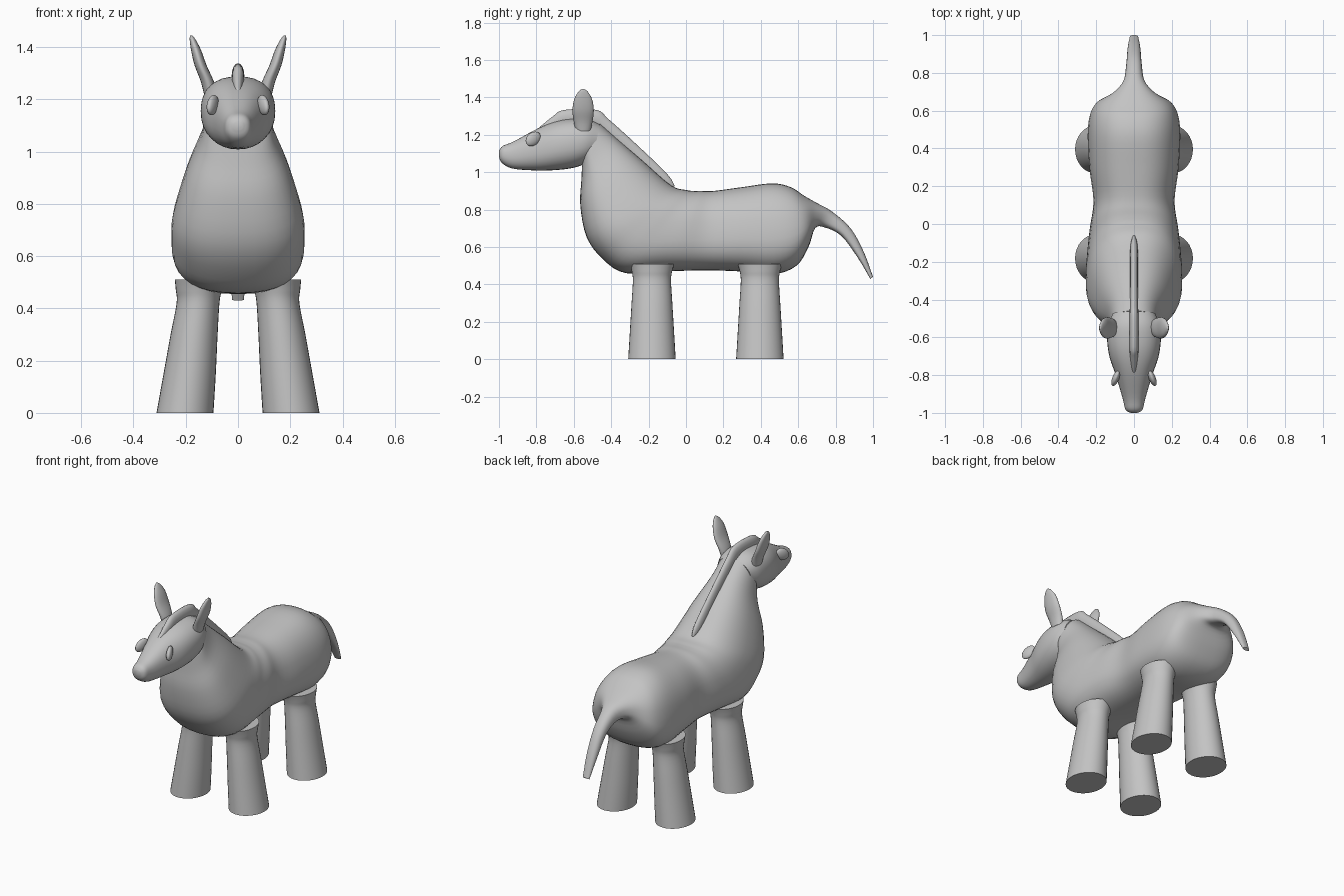
import bpy, bmesh, math
from mathutils import Vector

if "Cube" in bpy.data.objects:
    bpy.data.objects.remove(bpy.data.objects["Cube"])

grey = bpy.data.materials.new("plain_grey")
grey.diffuse_color = (0.55, 0.55, 0.55, 1)
grey.use_nodes = True
grey.node_tree.nodes["Principled BSDF"].inputs["Base Color"].default_value = grey.diffuse_color


def finish(obj, angle=50):
    obj.data.materials.append(grey)
    bpy.ops.object.select_all(action='DESELECT')
    obj.select_set(True)
    bpy.context.view_layer.objects.active = obj
    bpy.ops.object.shade_smooth_by_angle(angle=math.radians(angle))


def catmull(p0, p1, p2, p3, t):
    return [0.5 * (2*b + (c - a)*t + (2*a - 5*b + 4*c - d)*t*t + (3*b - a - 3*c + d)*t**3)
            for a, b, c, d in zip(p0, p1, p2, p3)]


def power(v, e):
    return math.copysign(abs(v) ** e, v)


def loft(name, sections, exponent=2.0, pear=0.0, sides=32, steps=4):
    """Skin over rings: (lower y, lower z, upper y, upper z, half width, x)."""
    s = [tuple(q) + (0,) * (6 - len(q)) for q in sections]
    rows = []
    for i in range(len(s) - 1):
        p = [s[max(i-1, 0)], s[i], s[i+1], s[min(i+2, len(s)-1)]]
        rows += [catmull(*p, k / steps) for k in range(steps)]
    rows.append(s[-1])
    bm = bmesh.new()
    rings = []
    for ay, az, by, bz, w, x in rows:
        low, high = Vector((x, ay, az)), Vector((x, by, bz))
        mid, half = (low + high) / 2, (high - low) / 2
        ring = []
        for j in range(sides):
            a = math.tau * j / sides
            c, d = power(math.cos(a), 2 / exponent), power(math.sin(a), 2 / exponent)
            ring.append(bm.verts.new(mid + half * c + Vector((w * d * (1 - pear * c), 0, 0))))
        rings.append(ring)
    for r, q in zip(rings, rings[1:]):
        for j in range(sides):
            k = (j + 1) % sides
            bm.faces.new((r[j], r[k], q[k], q[j]))
    bm.faces.new(rings[0])
    bm.faces.new(rings[-1])
    bmesh.ops.recalc_face_normals(bm, faces=bm.faces)
    mesh = bpy.data.meshes.new(name)
    bm.to_mesh(mesh)
    bm.free()
    obj = bpy.data.objects.new(name, mesh)
    bpy.context.collection.objects.link(obj)
    finish(obj)
    return obj


# Neck, trunk and tail in one skin
loft("body_and_tail", [
    (-.555, 1.05, -.46, 1.26, .120), (-.56, .95, -.37, 1.18, .140),
    (-.565, .82, -.23, 1.06, .195), (-.53, .65, -.08, .93, .243),
    (-.44, .53, .00, .905, .250), (-.32, .46, .04, .90, .245),
    (-.10, .47, .08, .90, .230), (.10, .475, .15, .90, .210),
    (.28, .47, .30, .92, .230), (.47, .455, .46, .94, .240),
    (.59, .50, .56, .92, .228), (.655, .60, .63, .875, .190),
    (.69, .70, .70, .835, .110), (.74, .705, .78, .79, .055),
    (.83, .66, .88, .70, .040), (.92, .54, .95, .575, .033),
    (.985, .43, 1.0, .44, .022)], exponent=2.5, pear=0.14, sides=40)

# Head
loft("head", [
    (-1.0, 1.085, -1.0, 1.115, .018), (-.985, 1.05, -.98, 1.14, .045),
    (-.93, 1.02, -.92, 1.165, .060), (-.82, 1.01, -.79, 1.235, .095),
    (-.72, 1.01, -.70, 1.27, .128), (-.62, 1.02, -.62, 1.285, .142),
    (-.55, 1.04, -.53, 1.285, .138), (-.50, 1.07, -.46, 1.255, .115)],
    exponent=2.3, sides=32)

# Thin crest from forehead down the neck
loft("mane", [
    (-.80, 1.20, -.79, 1.235, .010), (-.71, 1.22, -.71, 1.30, .020),
    (-.64, 1.24, -.65, 1.333, .024), (-.52, 1.24, -.48, 1.333, .024),
    (-.46, 1.21, -.41, 1.28, .022), (-.31, 1.08, -.25, 1.135, .020),
    (-.16, .94, -.10, .99, .020), (-.10, .90, -.06, .925, .010)], sides=16)

for side, sx in (("left", 1), ("right", -1)):
    # Tapered, splayed legs that flare into the trunk
    for end, y in (("front", -.182), ("rear", .395)):
        loft(f"{end}_{side}_leg", [
            (y - r, z, y + r, z, w, sx * x) for z, r, w, x in (
                (0, .127, .109, .203), (.15, .118, .100, .185),
                (.30, .109, .090, .168), (.42, .102, .082, .153),
                (.47, .108, .088, .150), (.51, .120, .095, .147))])
    # Leaf-shaped ears leaning outward
    loft(f"{side}_ear", [
        (-.55 - r, z, -.55 + r, z, w, sx * x) for z, r, w, x in (
            (1.22, .040, .025, .105), (1.27, .050, .025, .118),
            (1.33, .057, .023, .143), (1.39, .048, .019, .161),
            (1.43, .025, .011, .174), (1.445, .006, .004, .179))], sides=20)
    # Flattened oval eyes
    bpy.ops.mesh.primitive_uv_sphere_add(segments=20, ring_count=12, radius=1,
                                         location=(sx * .097, -.817, 1.178))
    eye = bpy.context.object
    eye.name = f"{side}_eye"
    eye.scale = (.018, .047, .034)
    eye.rotation_euler = (math.radians(35), 0, sx * math.radians(22))
    finish(eye)
